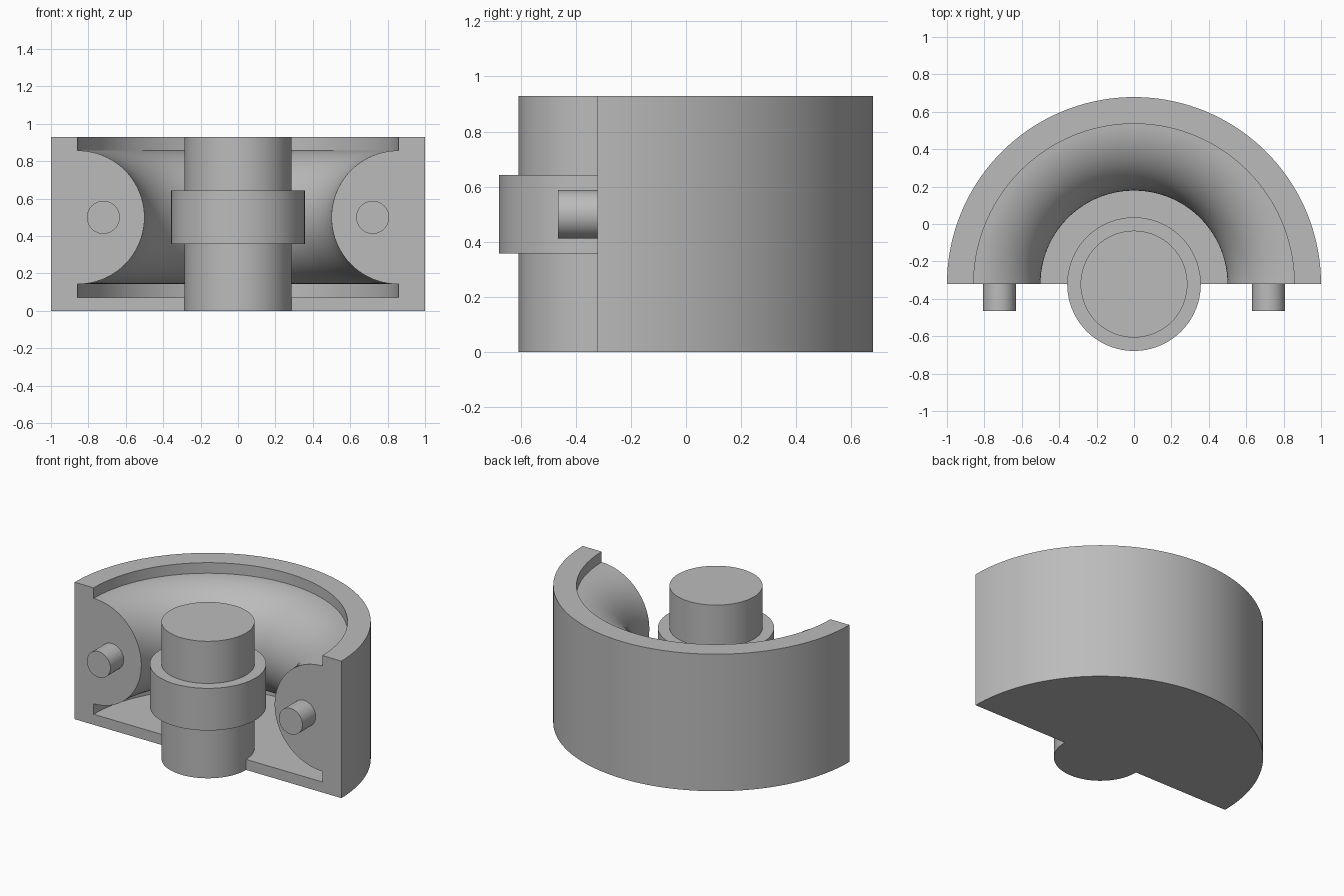
import bpy
import bmesh
from math import pi, sin, cos, radians
from mathutils import Matrix

if "Cube" in bpy.data.objects:
    bpy.data.objects.remove(bpy.data.objects["Cube"], do_unlink=True)

U = 1 / 14            # design module
AXIS_Y = -4.5 * U     # revolve axis, lying in the cut plane

grey = bpy.data.materials.new("plain grey")
grey.use_nodes = True
grey.diffuse_color = (0.5, 0.5, 0.5, 1)
grey.node_tree.nodes["Principled BSDF"].inputs["Base Color"].default_value = (0.5, 0.5, 0.5, 1)


def finish(name, bm, location):
    bmesh.ops.remove_doubles(bm, verts=bm.verts[:], dist=1e-5)
    bmesh.ops.recalc_face_normals(bm, faces=bm.faces[:])
    mesh = bpy.data.meshes.new(name)
    bm.to_mesh(mesh)
    bm.free()
    mesh.materials.append(grey)
    obj = bpy.data.objects.new(name, mesh)
    obj.location = location
    bpy.context.collection.objects.link(obj)
    bpy.ops.object.select_all(action="DESELECT")
    obj.select_set(True)
    bpy.context.view_layer.objects.active = obj
    bpy.ops.object.shade_smooth_by_angle(angle=radians(30))
    return obj


def lathe(name, profile, angle, steps):
    """Revolve an (r, z) profile that starts and ends on the axis."""
    bm = bmesh.new()
    rings = []
    for i in range(steps + 1):
        a = angle * i / steps
        rings.append([bm.verts.new((r * cos(a), r * sin(a), z)) for r, z in profile])
    for a, b in zip(rings, rings[1:]):
        for j in range(len(profile) - 1):
            quad = (a[j], b[j], b[j + 1], a[j + 1])
            bm.faces.new(quad)
    if angle < 2 * pi:
        bm.faces.new(rings[0])
        bm.faces.new(rings[-1])
    return finish(name, bm, (0, AXIS_Y, 0))


# Half housing: floor, outer wall, rim recesses and the bulging inner ring
bulge = [(12 * U - 5 * U * sin(pi * i / 40), 7 * U + 5 * U * cos(pi * i / 40))
         for i in range(41)]
housing = [(0, 0), (1, 0), (1, 13 * U), (12 * U, 13 * U)]
housing += bulge + [(12 * U, U), (0, U)]
lathe("half_housing", housing, pi, 72)

# Central shaft with its collar
shaft = [(0, 0), (4 * U, 0), (4 * U, 5 * U), (5 * U, 5 * U),
         (5 * U, 9 * U), (4 * U, 9 * U), (4 * U, 13 * U), (0, 13 * U)]
lathe("collared_shaft", shaft, 2 * pi, 96)

# Locating pins on the two cut faces
for side, x in (("right", -0.72), ("left", 0.72)):
    bm = bmesh.new()
    bmesh.ops.create_cone(bm, cap_ends=True, segments=48, radius1=0.088, radius2=0.088,
                          depth=2 * U, matrix=Matrix.Rotation(pi / 2, 4, "X"))
    finish(side + "_pin", bm, (x, AXIS_Y - U, 7 * U))
